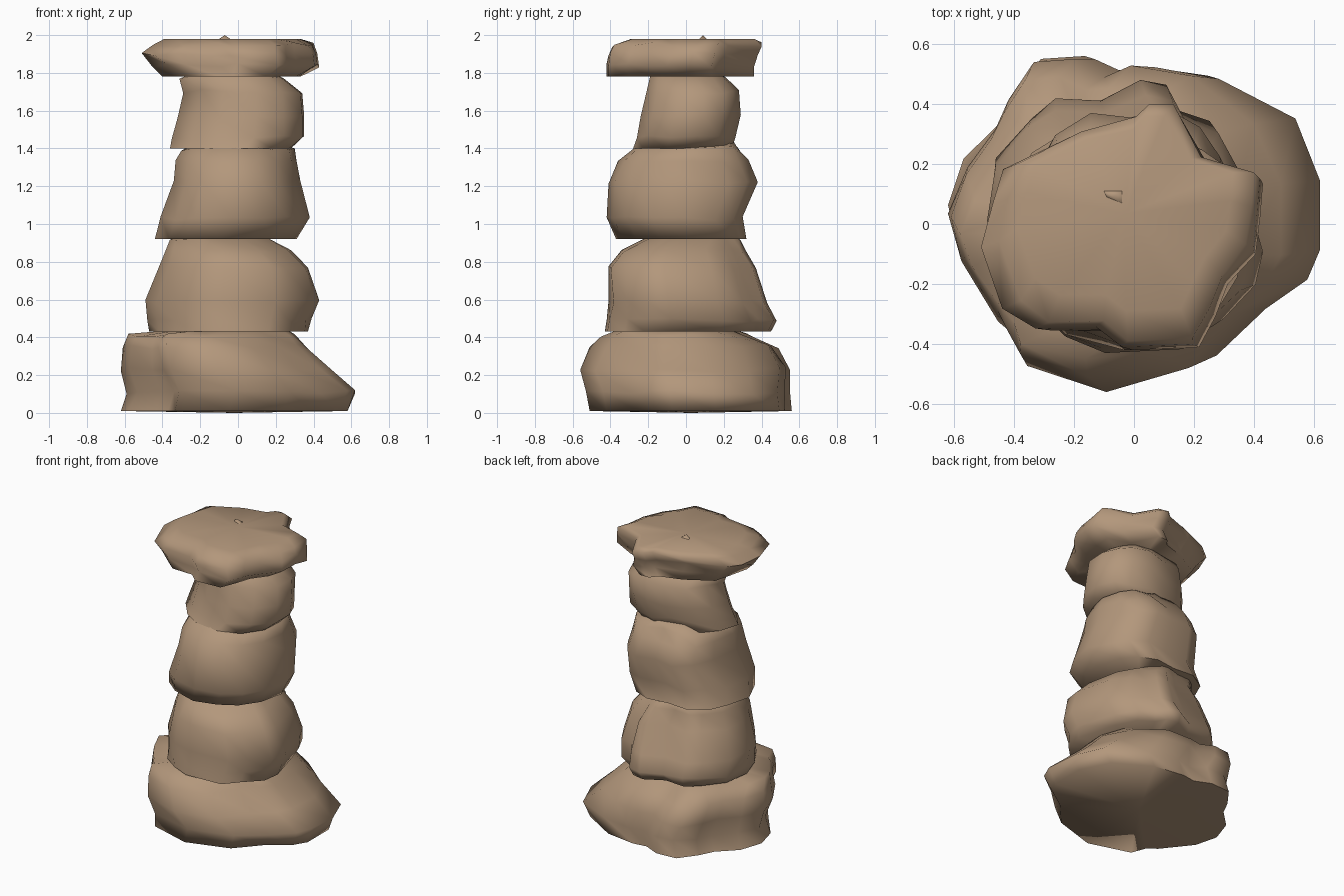
import bpy, bmesh, random, math

random.seed(4)
stone = bpy.data.materials.new("tan_stone")
stone.diffuse_color = (0.45, 0.31, 0.2, 1)


def rock(name, outline, rings, peak=0.0, base=0.0):
    """Loft a plan outline through rings of (z, x min, x max, y min, y max)."""
    xs, ys = [p[0] for p in outline], [p[1] for p in outline]
    bm = bmesh.new()
    loops = []
    for i, (z, x0, x1, y0, y1) in enumerate(rings):
        loop = []
        for px, py in outline:
            u = (px - min(xs)) / (max(xs) - min(xs))
            v = (py - min(ys)) / (max(ys) - min(ys))
            # chip the inner points, leave the extremes on the silhouette
            k = 1 if min(u, v, 1 - u, 1 - v) < 0.02 else random.uniform(0.975, 1.02)
            cx, cy = (x0 + x1) / 2, (y0 + y1) / 2
            dz = random.uniform(-0.012, 0.012) if 0 < i < len(rings) - 1 else 0
            loop.append(bm.verts.new((cx + (x0 + u * (x1 - x0) - cx) * k,
                                      cy + (y0 + v * (y1 - y0) - cy) * k, z + dz)))
        loops.append(loop)
    n = len(outline)
    for a, b in zip(loops, loops[1:]):
        for j in range(n):
            bm.faces.new((a[j], a[(j + 1) % n], b[(j + 1) % n], b[j]))
    # fan caps
    for loop, r, dz in ((loops[0], rings[0], -base), (loops[-1], rings[-1], peak)):
        c = bm.verts.new(((r[1] + r[2]) / 2, (r[3] + r[4]) / 2, r[0] + dz))
        for j in range(n):
            bm.faces.new((loop[j], loop[(j + 1) % n], c))
    bmesh.ops.recalc_face_normals(bm, faces=bm.faces)
    mesh = bpy.data.meshes.new(name)
    bm.to_mesh(mesh)
    bm.free()
    mesh.materials.append(stone)
    ob = bpy.data.objects.new(name, mesh)
    bpy.context.collection.objects.link(ob)
    bpy.ops.object.select_all(action='DESELECT')
    ob.select_set(True)
    bpy.context.view_layer.objects.active = ob
    bpy.ops.object.shade_smooth_by_angle(angle=math.radians(85))
    return ob


# Wide foundation boulder
rock("base_rock",
     [(.62, .14), (.62, -.1), (.57, -.2), (.43, -.3), (.27, -.47), (-.03, -.56),
      (-.33, -.48), (-.37, -.38), (-.43, -.32), (-.57, -.12), (-.62, .04),
      (-.56, .2), (-.44, .32), (-.40, .43), (-.30, .55), (-.15, .56),
      (-.04, .51), (.06, .53), (.28, .5), (.53, .35)],
     [(.01, -.62, .58, -.51, .56), (.11, -.59, .62, -.53, .55),
      (.23, -.62, .49, -.56, .55), (.35, -.61, .35, -.51, .49),
      (.41, -.58, .30, -.45, .33), (.44, -.32, .26, -.36, .26)], base=.01)

# Second rock
rock("lower_rock",
     [(.43, -.08), (.41, -.2), (.30, -.32), (.20, -.40), (-.08, -.42), (-.22, -.37),
      (-.33, -.28), (-.43, -.13), (-.49, .03), (-.47, .22), (-.35, .36), (-.26, .42),
      (-.10, .41), (.04, .48), (.13, .46), (.17, .39), (.28, .34), (.36, .20)],
     [(.43, -.47, .37, -.43, .45), (.49, -.48, .39, -.42, .48),
      (.59, -.49, .43, -.41, .43), (.77, -.42, .37, -.41, .37),
      (.86, -.38, .28, -.34, .31), (.92, -.36, .16, -.22, .29),
      (.94, -.28, .12, -.16, .22)])

# Third rock
rock("middle_rock",
     [(.38, .04), (.34, -.15), (.25, -.30), (.12, -.38), (-.05, -.42), (-.25, -.36),
      (-.36, -.26), (-.44, -.06), (-.40, .14), (-.34, .29), (-.20, .37), (-.04, .35),
      (.12, .38), (.25, .33), (.32, .22)],
     [(.92, -.44, .31, -.37, .32), (1.03, -.41, .38, -.42, .30),
      (1.22, -.34, .33, -.41, .38), (1.33, -.33, .31, -.36, .33),
      (1.40, -.30, .30, -.27, .28), (1.44, -.18, .14, -.21, .25)])

# Fourth rock
rock("upper_rock",
     [(.35, .08), (.34, -.08), (.24, -.22), (.08, -.28), (-.12, -.25), (-.25, -.17),
      (-.36, -.03), (-.32, .12), (-.22, .24), (-.05, .27), (.08, .30), (.22, .26),
      (.30, .20)],
     [(1.40, -.36, .28, -.28, .24), (1.46, -.35, .35, -.26, .26),
      (1.57, -.32, .35, -.24, .29), (1.70, -.29, .34, -.21, .28),
      (1.78, -.31, .24, -.19, .21), (1.80, -.24, .18, -.14, .16)])

# Flat capstone
rock("cap_stone",
     [(.44, .17), (.43, .05), (.41, -.08), (.32, -.19), (.27, -.30), (.21, -.41),
      (-.03, -.42), (-.12, -.35), (-.32, -.35), (-.43, -.28), (-.51, -.07),
      (-.47, .08), (-.43, .2), (-.2, .31), (0, .36), (.05, .41), (.14, .41),
      (.25, .23)],
     [(1.78, -.40, .33, -.42, .36), (1.84, -.45, .43, -.42, .36),
      (1.90, -.51, .42, -.41, .38), (1.95, -.45, .40, -.39, .40),
      (1.98, -.39, .33, -.29, .36)])

# Small chip on the capstone
rock("cap_chip",
     [(-.03, .07), (-.09, .09), (-.10, .11), (-.03, .11)],
     [(1.97, -.11, -.03, .06, .11), (1.98, -.10, -.04, .07, .11)], peak=.02)
